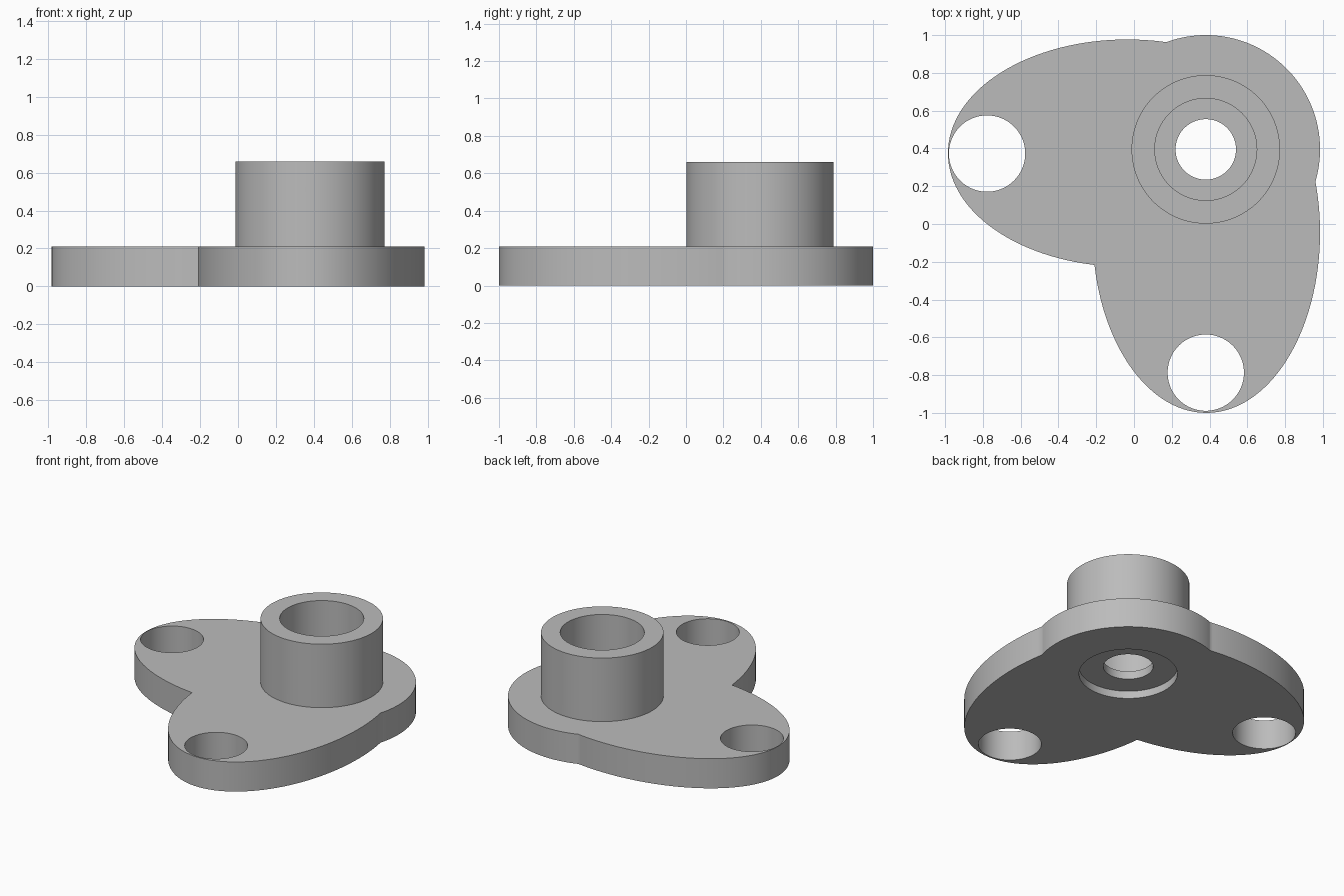
import bpy, bmesh
from mathutils import Matrix

cube = bpy.data.objects.get("Cube")
if cube:
    bpy.data.objects.remove(cube)

PLATE_TOP, HUB_TOP = 0.21, 0.66
HUB = (0.38, 0.395)

metal = bpy.data.materials.new("plain grey")
metal.use_nodes = True
grey = (0.5, 0.5, 0.5, 1)
metal.diffuse_color = grey
metal.node_tree.nodes["Principled BSDF"].inputs["Base Color"].default_value = grey


def prism(name, centre, rx, ry, z0, z1, sides=128):
    """Upright elliptical cylinder between two heights."""
    bm = bmesh.new()
    bmesh.ops.create_cone(bm, cap_ends=True, segments=sides,
                          radius1=1, radius2=1, depth=1)
    bm.transform(Matrix.Translation((*centre, (z0 + z1) / 2))
                 @ Matrix.Diagonal((rx, ry, z1 - z0, 1)))
    mesh = bpy.data.meshes.new(name)
    bm.to_mesh(mesh)
    bm.free()
    mesh.materials.append(metal)
    ob = bpy.data.objects.new(name, mesh)
    bpy.context.collection.objects.link(ob)
    return ob


def combine(target, other, operation):
    """Apply an exact boolean and discard the second solid."""
    mod = target.modifiers.new(operation, "BOOLEAN")
    mod.operation, mod.object, mod.solver = operation, other, "EXACT"
    with bpy.context.temp_override(object=target, active_object=target):
        bpy.ops.object.modifier_apply(modifier=mod.name)
    bpy.data.objects.remove(other)


# Three-lobed plate with the raised hub
flange = prism("flange_with_hub", HUB, 0.605, 0.605, 0, PLATE_TOP)
combine(flange, prism("left_lobe", (-0.035, 0.375), 0.95, 0.602, 0, PLATE_TOP), "UNION")
combine(flange, prism("front_lobe", (0.383, -0.045), 0.602, 0.955, 0, PLATE_TOP), "UNION")
combine(flange, prism("hub", HUB, 0.393, 0.393, 0.15, HUB_TOP), "UNION")

# Mounting holes, stepped bore and underside recess
for name, centre, radius, z0, z1 in (
        ("side_hole", (-0.778, 0.373), 0.202, -0.1, 0.3),
        ("front_hole", (0.38, -0.787), 0.202, -0.1, 0.3),
        ("bore", HUB, 0.27, 0.11, 0.8),
        ("underside_recess", HUB, 0.316, -0.1, 0.053),
        ("shaft_hole", HUB, 0.16, -0.1, 0.3)):
    combine(flange, prism(name, centre, radius, radius, z0, z1), "DIFFERENCE")

# Smooth walls with crisp rims
for ob in bpy.context.selected_objects:
    ob.select_set(False)
bpy.context.view_layer.objects.active = flange
flange.select_set(True)
bpy.ops.object.shade_smooth_by_angle()
